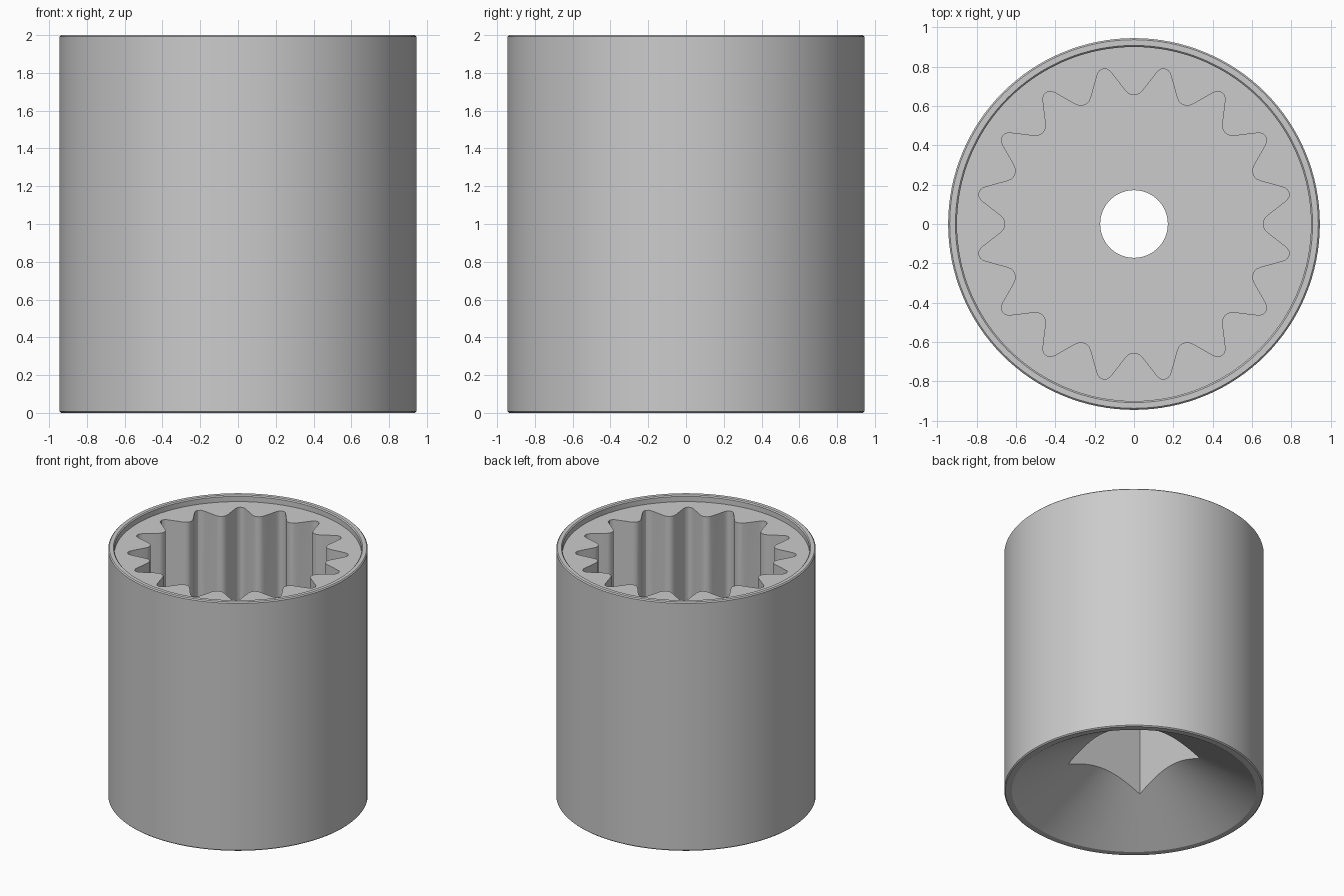
import bpy, bmesh
from math import sin, cos, pi, radians

if "Cube" in bpy.data.objects:
    bpy.data.objects.remove(bpy.data.objects["Cube"])


def to_object(name, bm):
    bmesh.ops.recalc_face_normals(bm, faces=bm.faces[:])
    mesh = bpy.data.meshes.new(name)
    bm.to_mesh(mesh)
    bm.free()
    obj = bpy.data.objects.new(name, mesh)
    bpy.context.collection.objects.link(obj)
    return obj


def lathe(name, profile, steps=128):
    bm = bmesh.new()
    verts = [bm.verts.new((r, 0, z)) for r, z in profile]
    edges = [bm.edges.new(p) for p in zip(verts, verts[1:])]
    bmesh.ops.spin(bm, geom=verts + edges, cent=(0, 0, 0), axis=(0, 0, 1),
                   angle=2 * pi, steps=steps)
    bmesh.ops.remove_doubles(bm, verts=bm.verts[:], dist=1e-5)
    return to_object(name, bm)


def prism(name, outline, z0, z1):
    bm = bmesh.new()
    face = bm.faces.new([bm.verts.new((x, y, z0)) for x, y in outline])
    ext = bmesh.ops.extrude_face_region(bm, geom=[face], use_keep_orig=True)
    top = [v for v in ext["geom"] if isinstance(v, bmesh.types.BMVert)]
    bmesh.ops.translate(bm, verts=top, vec=(0, 0, z1 - z0))
    return to_object(name, bm)


def polar(r, deg):
    return r * cos(radians(deg)), r * sin(radians(deg))


# socket body: rim recess on top, conical lead-in underneath
body = lathe("socket_body", [
    (0, 0.543), (0.89, 0.0), (0.937, 0.0), (0.945, 0.008), (0.945, 1.992),
    (0.937, 2.0), (0.908, 2.0), (0.90, 1.992), (0.90, 1.95), (0, 1.95)])

# splined pocket: half a tooth, mirrored and repeated 16 times
half = [(0, .655), (1.3, .657), (2.6, .665), (3.8, .681),
        (8.4, .775), (9.1, .789), (9.9, .799), (11.25, .804)]
tooth = half + [(22.5 - a, r) for a, r in reversed(half[1:-1])]
spline = [polar(r, a + i * 22.5) for i in range(16) for a, r in tooth]

a = 0.34
cutters = [
    prism("spline_cutter", spline, 1.0, 2.2),
    prism("square_drive_cutter", [(-a, -a), (a, -a), (a, a), (-a, a)], -0.2, 0.85),
    prism("through_hole_cutter", [polar(0.172, i * 360 / 64) for i in range(64)], 0.7, 1.2),
]

# cut the pocket, drive hole and through hole
bpy.context.view_layer.objects.active = body
for c in cutters:
    c.hide_render = True
    mod = body.modifiers.new(c.name, 'BOOLEAN')
    mod.operation = 'DIFFERENCE'
    mod.solver = 'EXACT'
    mod.object = c
    bpy.ops.object.modifier_apply(modifier=mod.name)
for c in cutters:
    bpy.data.objects.remove(c)

bpy.ops.object.select_all(action='DESELECT')
body.select_set(True)
bpy.ops.object.shade_smooth_by_angle(angle=radians(30))
